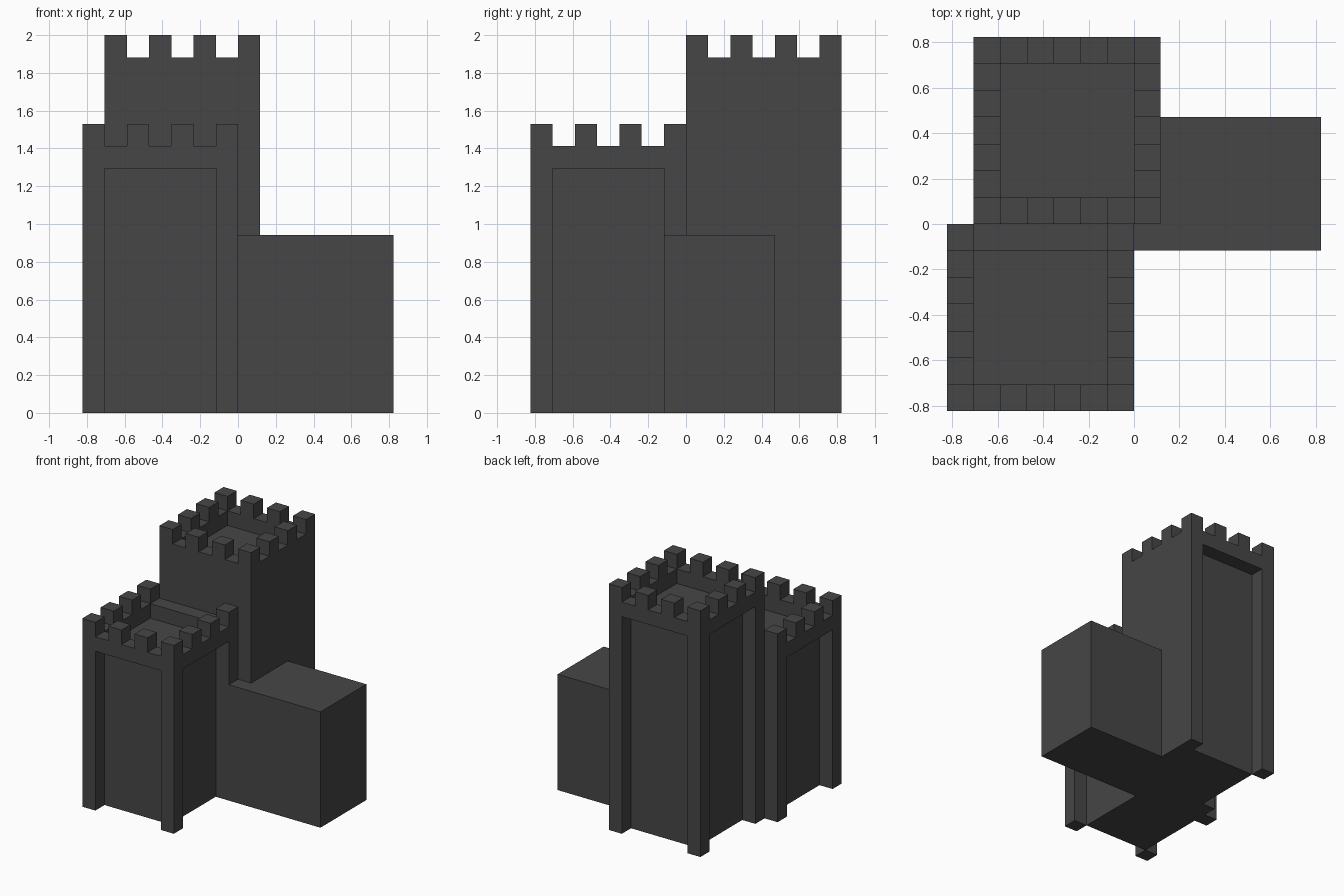
import bpy, bmesh
from mathutils import Matrix, Vector

if "Cube" in bpy.data.objects:
    bpy.data.objects.remove(bpy.data.objects["Cube"], do_unlink=True)

U = 2 / 17  # one block of the building grid

# Single dark stone colour
stone = bpy.data.materials.new("dark_stone")
stone.use_nodes = True
COLOUR = (0.061, 0.061, 0.061, 1)
stone.diffuse_color = COLOUR
bsdf = next(n for n in stone.node_tree.nodes if n.type == 'BSDF_PRINCIPLED')
bsdf.inputs["Base Color"].default_value = COLOUR
bsdf.inputs["Roughness"].default_value = 0.9


def blocks(name, boxes):
    """One object made of boxes given as (low corner, high corner) in grid units."""
    bm = bmesh.new()
    for low, high in boxes:
        low, high = Vector(low) * U, Vector(high) * U
        size = high - low
        bmesh.ops.create_cube(bm, size=1, matrix=Matrix.Translation((low + high) / 2)
                              @ Matrix.Diagonal((*size, 1)))
    mesh = bpy.data.meshes.new(name)
    bm.to_mesh(mesh)
    bm.free()
    mesh.materials.append(stone)
    obj = bpy.data.objects.new(name, mesh)
    bpy.context.collection.objects.link(obj)
    return obj


def tower(name, x, y, top, closed_sides, plain_sides=()):
    """Seven-block square tower: core, corner posts, filled sides, parapet, merlons."""
    deck, rim = top - 2, top - 1
    # Core whose top is the sunken deck
    blocks(name + "_core", [((x + 1, y + 1, 0), (x + 6, y + 6, deck))])
    # Corner posts leave recessed panels between them
    blocks(name + "_corner_posts", [((x + i, y + j, 0), (x + i + 1, y + j + 1, deck))
                                    for i in (0, 6) for j in (0, 6)])
    # Strips between the posts, one per side
    strips = {"front": ((1, 0), (6, 1)), "back": ((1, 6), (6, 7)),
              "right": ((0, 1), (1, 6)), "left": ((6, 1), (7, 6))}
    blocks(name + "_filled_walls", [((x + a[0], y + a[1], 0), (x + b[0], y + b[1], deck))
                                    for a, b in (strips[s] for s in closed_sides)])
    # Parapet ring around the deck
    blocks(name + "_parapet", [((x, y, deck), (x + 7, y + 1, rim)),
                               ((x, y + 6, deck), (x + 7, y + 7, rim)),
                               ((x, y + 1, deck), (x + 1, y + 6, rim)),
                               ((x + 6, y + 1, deck), (x + 7, y + 6, rim))])
    # Merlons on every second block of the ring
    merlons = []
    for i in range(0, 7, 2):
        for j in range(0, 7, 2):
            on_ring = i in (0, 6) or j in (0, 6)
            skipped = "back" in plain_sides and j == 6 and i in (2, 4)
            if on_ring and not skipped:
                merlons.append(((x + i, y + j, rim), (x + i + 1, y + j + 1, top)))
    blocks(name + "_merlons", merlons)


# Lower front tower, its back parapet is plain against the tall tower
tower("front_tower", -7, -7, 13, closed_sides=["back"], plain_sides=["back"])
# Tall rear tower
tower("tall_tower", -6, 0, 17, closed_sides=["front", "left"])
# Plain side hall
blocks("side_hall", [((0, -1, 0), (7, 4, 8))])
